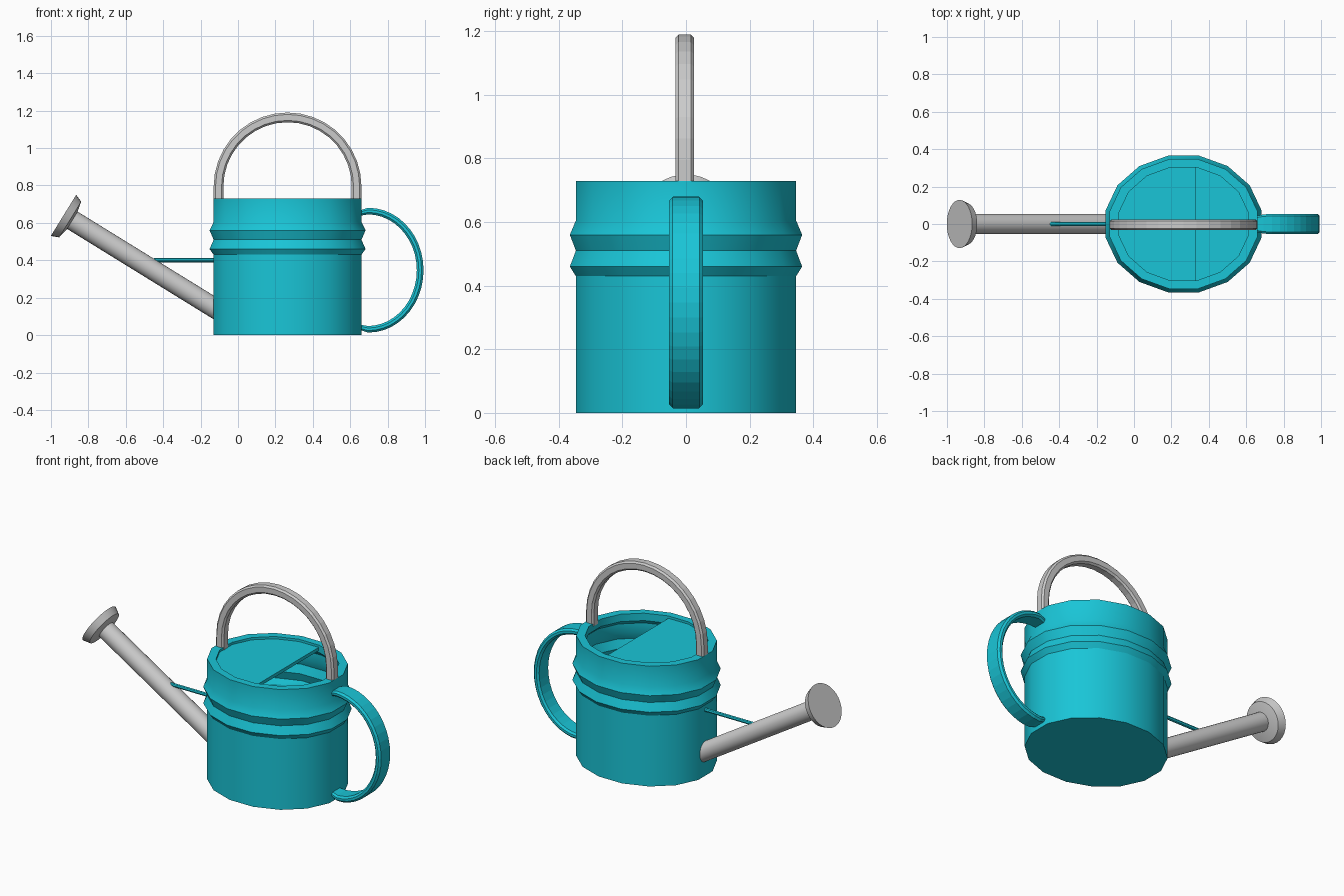
import bpy, bmesh, math
from mathutils import Vector

if "Cube" in bpy.data.objects:
    bpy.data.objects.remove(bpy.data.objects["Cube"])

teal = bpy.data.materials.new("teal")
teal.diffuse_color = (0.01, 0.56, 0.68, 1)
teal.use_nodes = True
teal.node_tree.nodes["Principled BSDF"].inputs["Base Color"].default_value = teal.diffuse_color
CX, RX, RY, SIDES = 0.265, 0.403, 0.353, 16


def finish(name, bm, mat=None, smooth=True, angle=30):
    bmesh.ops.recalc_face_normals(bm, faces=bm.faces)
    me = bpy.data.meshes.new(name)
    bm.to_mesh(me)
    bm.free()
    ob = bpy.data.objects.new(name, me)
    bpy.context.collection.objects.link(ob)
    if mat:
        me.materials.append(mat)
    if smooth:
        bpy.ops.object.select_all(action='DESELECT')
        ob.select_set(True)
        bpy.context.view_layer.objects.active = ob
        bpy.ops.object.shade_smooth_by_angle(angle=math.radians(angle))
    return ob


def loft(name, rings, mat=None, smooth=True):
    """Skin a list of point rings and cap both ends."""
    bm = bmesh.new()
    vs = [[bm.verts.new(p) for p in r] for r in rings]
    n = len(rings[0])
    for a, b in zip(vs, vs[1:]):
        for i in range(n):
            j = (i + 1) % n
            bm.faces.new((a[i], a[j], b[j], b[i]))
    bm.faces.new(vs[0])
    bm.faces.new(vs[-1])
    return finish(name, bm, mat, smooth)


def body_ring(s, z):
    return [(CX + RX * s * math.cos(a), RY * s * math.sin(a), z)
            for a in (2 * math.pi * (i + 0.5) / SIDES for i in range(SIDES))]


def lathe(name, start, direction, profile, n=24, mat=None):
    """Round part along an axis; profile is (distance, radius)."""
    d = Vector(direction).normalized()
    u = Vector((0, 1, 0))
    w = d.cross(u)
    rings = [[Vector(start) + d * t + (u * math.cos(k) + w * math.sin(k)) * r
              for k in (2 * math.pi * i / n for i in range(n))]
             for t, r in profile]
    return loft(name, rings, mat)


def band(name, path, half_t, half_w, chamfer, mat=None, y0=0, taper=None):
    """Chamfered strip swept along an xz path."""
    rings = []
    for i, (x, z) in enumerate(path):
        a, b = path[max(i - 1, 0)], path[min(i + 1, len(path) - 1)]
        t = Vector((b[0] - a[0], 0, b[1] - a[1])).normalized()
        nrm = Vector((-t.z, 0, t.x))
        k = taper[i] if taper else 1
        h, w, c = half_t * k, half_w * k, chamfer * k
        sec = [(h, w - c), (h - c, w), (c - h, w), (-h, w - c),
               (-h, c - w), (c - h, -w), (h - c, -w), (h, c - w)]
        rings.append([Vector((x, y0 + q, z)) + nrm * p for p, q in sec])
    return loft(name, rings, mat, smooth=False)


# ribbed can with open top, rim and inner wall
profile = [(1, 0), (1, 0.43), (1.055, 0.46), (1, 0.51), (1.055, 0.56),
           (1, 0.605), (1, 0.73), (0.875, 0.73), (0.875, 0.685), (0.94, 0.66),
           (0.94, 0.605), (0.99, 0.56), (0.94, 0.51), (0.99, 0.46),
           (0.94, 0.43), (0.94, 0.03)]
loft("can_body", [body_ring(s, z) for s, z in profile], teal)

# half lid covering the spout side
bm = bmesh.new()
top = [bm.verts.new(p) for p in body_ring(0.88, 0.716)]
f = bm.faces.new(top)
bmesh.ops.bisect_plane(bm, geom=bm.verts[:] + bm.edges[:] + bm.faces[:],
                       plane_co=(0.33, 0, 0), plane_no=(1, 0, 0), clear_outer=True)
ext = bmesh.ops.extrude_face_region(bm, geom=bm.faces[:], use_keep_orig=True)
bmesh.ops.translate(bm, vec=(0, 0, -0.02),
                    verts=[v for v in ext["geom"] if isinstance(v, bmesh.types.BMVert)])
finish("half_lid", bm, teal)

# spout and sprinkler rose
axis = Vector((-0.851, 0, 0.525))
base = Vector((-0.08, 0, 0.117))
lathe("spout", base, axis, [(0, 0.054), (0.95, 0.054)])
lathe("sprinkler_rose", Vector((-0.933, 0, 0.64)) - axis * 0.042, axis,
      [(-0.012, 0.054), (0, 0.112), (0.042, 0.129)], 32)

# brace rod between can and spout
lathe("spout_brace", (-0.1, 0, 0.4), (-1, 0, 0), [(0, 0.011), (0.35, 0.011)], 8, teal)

# top carrying handle
R = 0.369
path = [(CX - R, 0.715)]
path += [(CX - R * math.cos(a), 0.795 + R * math.sin(a))
         for a in (math.pi * i / 18 for i in range(19))]
path += [(CX + R, 0.715)]
band("top_handle", path, 0.026, 0.029, 0.01, y0=-0.004)

# side grip handle
N = 22
path = [(0.645, 0.65)]
path += [(0.695 + 0.279 * math.sin(a), 0.347 + 0.316 * math.cos(a))
         for a in (math.pi * i / N for i in range(N + 1))]
path += [(0.645, 0.044)]
band("side_handle", path, 0.018, 0.054, 0.011, teal,
     taper=[0.75, 0.95] + [1] * (N - 1) + [0.95, 0.75])
